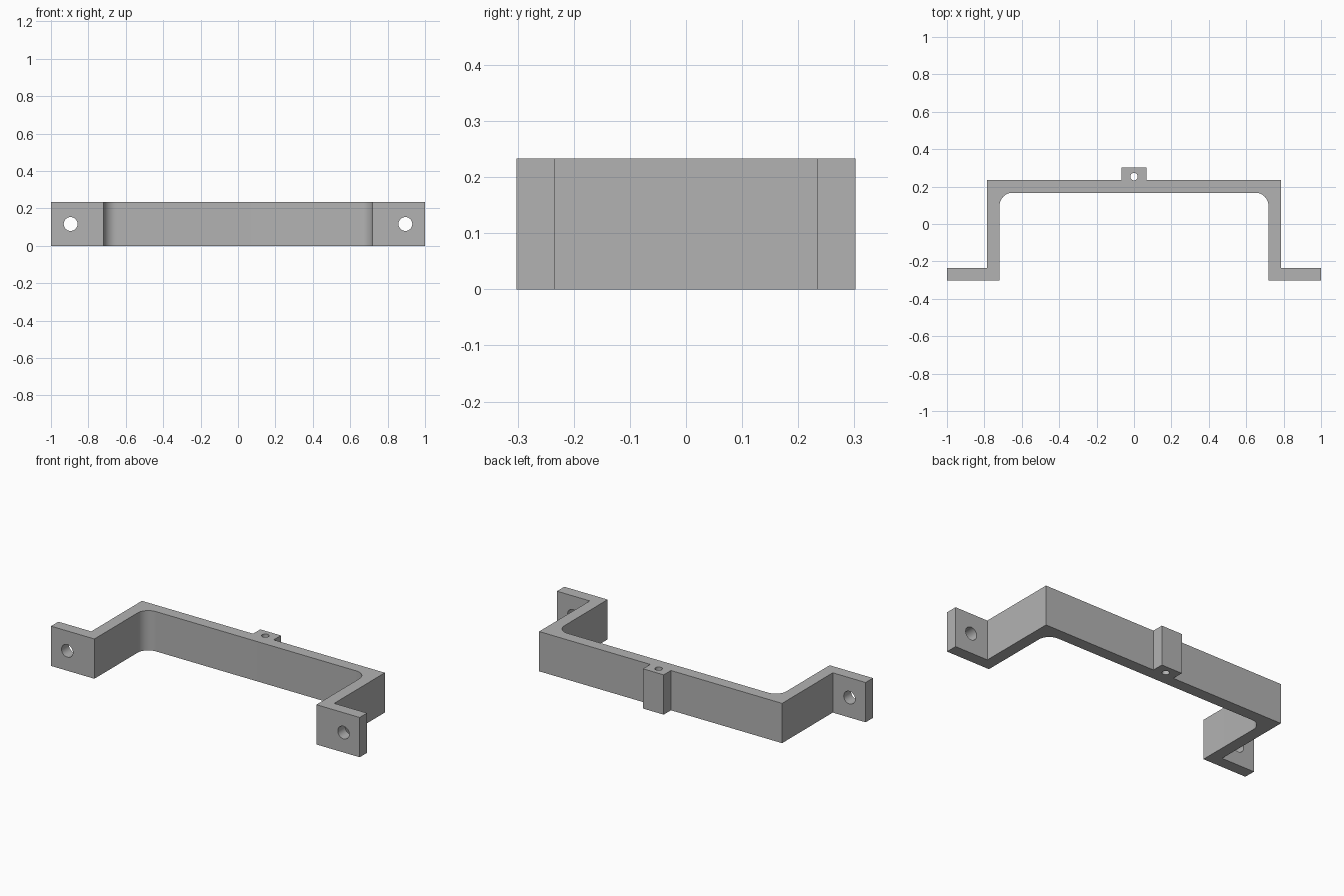
import bpy
import bmesh
from math import sin, cos, pi, radians
from mathutils import Matrix, Vector

cube = bpy.data.objects.get("Cube")
if cube:
    bpy.data.objects.remove(cube, do_unlink=True)

HEIGHT = 0.233
FOOT_Y = -0.302          # front of the mounting feet
BACK_Y = 0.235           # back of the long bar
WALL = 0.068
ARM_X = 0.787            # outer side of the arms
FILLET = 0.07
BOSS_X = 0.067

grey = bpy.data.materials.new("plain grey")
grey.use_nodes = True
grey.diffuse_color = (0.45, 0.45, 0.45, 1)
grey.node_tree.nodes["Principled BSDF"].inputs["Base Color"].default_value = (0.45, 0.45, 0.45, 1)


def make_object(name, bm):
    bmesh.ops.recalc_face_normals(bm, faces=bm.faces)
    mesh = bpy.data.meshes.new(name)
    bm.to_mesh(mesh)
    bm.free()
    mesh.materials.append(grey)
    obj = bpy.data.objects.new(name, mesh)
    bpy.context.collection.objects.link(obj)
    return obj


def hole_cutter(name, radius, location, rotation):
    bm = bmesh.new()
    bmesh.ops.create_cone(bm, cap_ends=True, segments=32, radius1=radius, radius2=radius,
                          depth=0.5, matrix=Matrix.Translation(Vector(location)) @ rotation)
    obj = make_object(name, bm)
    obj.hide_render = True
    return obj


# Right half of the outline seen from above, from the boss round to the inner wall
inner_x = ARM_X - WALL
inner_y = BACK_Y - WALL
half = [(BOSS_X, -FOOT_Y), (BOSS_X, BACK_Y), (ARM_X, BACK_Y),
        (ARM_X, FOOT_Y + WALL), (1, FOOT_Y + WALL), (1, FOOT_Y), (inner_x, FOOT_Y)]
for i in range(13):
    a = pi / 2 * i / 12
    half.append((inner_x - FILLET + FILLET * cos(a), inner_y - FILLET + FILLET * sin(a)))
outline = half + [(-x, y) for x, y in reversed(half)]

# Handle bracket: outline extruded upward
bm = bmesh.new()
face = bm.faces.new([bm.verts.new((x, y, 0)) for x, y in outline])
top = bmesh.ops.extrude_face_region(bm, geom=[face])["geom"]
bmesh.ops.translate(bm, vec=(0, 0, HEIGHT),
                    verts=[v for v in top if isinstance(v, bmesh.types.BMVert)])
bracket = make_object("handle_bracket", bm)

# Screw holes through both feet and a pin hole down through the boss
sideways = Matrix.Rotation(pi / 2, 4, 'X')
cutters = [hole_cutter("foot_hole_" + side, 0.037, (x, FOOT_Y, HEIGHT / 2), sideways)
           for side, x in (("left", 0.895), ("right", -0.895))]
cutters.append(hole_cutter("boss_hole", 0.02, (0, 0.253, HEIGHT / 2), Matrix.Identity(4)))

bpy.context.view_layer.objects.active = bracket
bracket.select_set(True)
for cutter in cutters:
    mod = bracket.modifiers.new(cutter.name, 'BOOLEAN')
    mod.operation = 'DIFFERENCE'
    mod.solver = 'EXACT'
    mod.object = cutter
    bpy.ops.object.modifier_apply(modifier=mod.name)
    bpy.data.objects.remove(cutter, do_unlink=True)

bpy.ops.object.shade_smooth_by_angle(angle=radians(30))
